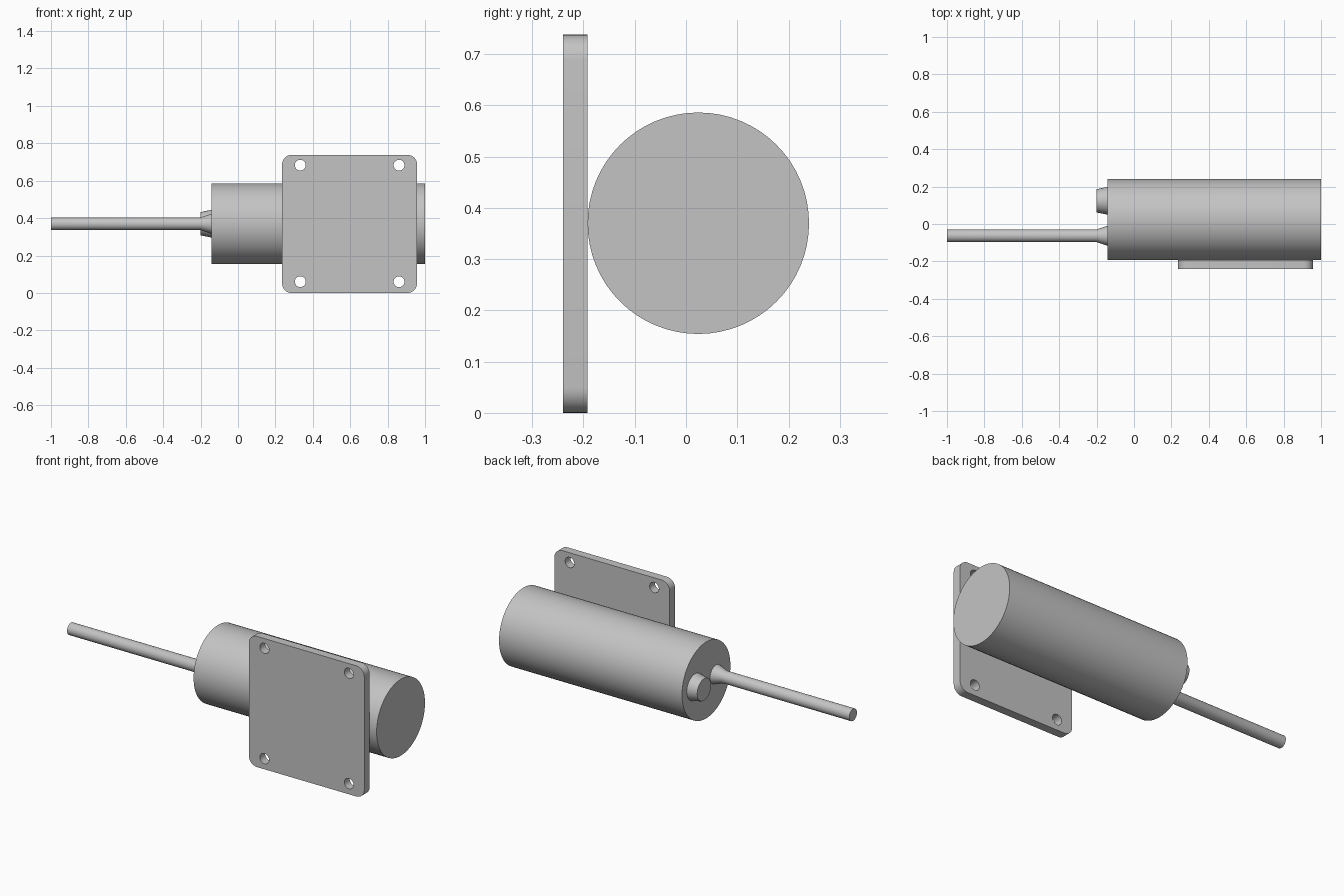
import bpy, bmesh
from math import radians, sin, cos, pi

default = bpy.data.objects.get("Cube")
if default:
    bpy.data.objects.remove(default, do_unlink=True)

grey = bpy.data.materials.new("plain_grey")
grey.use_nodes = True
colour = (0.55, 0.55, 0.55, 1)
grey.diffuse_color = colour
grey.node_tree.nodes["Principled BSDF"].inputs["Base Color"].default_value = colour


def finish(obj):
    """Give a part its material and smooth shading with sharp edges."""
    obj.data.materials.clear()
    obj.data.materials.append(grey)
    bpy.ops.object.select_all(action='DESELECT')
    obj.select_set(True)
    bpy.context.view_layer.objects.active = obj
    bpy.ops.object.shade_smooth_by_angle(angle=radians(30))


def make_object(name, bm):
    bmesh.ops.recalc_face_normals(bm, faces=bm.faces)
    mesh = bpy.data.meshes.new(name)
    bm.to_mesh(mesh)
    bm.free()
    obj = bpy.data.objects.new(name, mesh)
    bpy.context.collection.objects.link(obj)
    return obj


def turned_part(name, y, z, profile, sides):
    """Closed round part along x from (x, radius) stations."""
    bm = bmesh.new()
    rings = [[bm.verts.new((x, y + r * cos(2 * pi * i / sides), z + r * sin(2 * pi * i / sides)))
              for i in range(sides)] for x, r in profile]
    for a, b in zip(rings, rings[1:]):
        for i in range(sides):
            j = (i + 1) % sides
            bm.faces.new((a[i], a[j], b[j], b[i]))
    bm.faces.new(rings[0])
    bm.faces.new(rings[-1])
    finish(make_object(name, bm))


# Round housing, cable with flared strain relief, and blank plug
AXIS_Z = 0.37
turned_part("housing", 0.024, AXIS_Z, [(-0.143, 0.216), (1, 0.216)], 64)
turned_part("cable", -0.063, AXIS_Z, [(-1, 0.034), (-0.2, 0.034), (-0.143, 0.053)], 32)
turned_part("plug", 0.124, AXIS_Z, [(-0.2, 0.062), (-0.143, 0.074)], 32)

# Mounting plate with rounded corners
X0, X1, TOP, FRONT, BACK, CORNER = 0.236, 0.957, 0.738, -0.24, -0.192, 0.05
bm = bmesh.new()
outline = []
corners = [(X1 - CORNER, TOP - CORNER), (X0 + CORNER, TOP - CORNER),
           (X0 + CORNER, CORNER), (X1 - CORNER, CORNER)]
for quarter, (cx, cz) in enumerate(corners):
    for step in range(9):
        a = (quarter + step / 8) * pi / 2
        outline.append(bm.verts.new((cx + CORNER * cos(a), FRONT, cz + CORNER * sin(a))))
face = bm.faces.new(outline)
extruded = bmesh.ops.extrude_face_region(bm, geom=[face])["geom"]
bmesh.ops.translate(bm, vec=(0, BACK - FRONT, 0),
                    verts=[v for v in extruded if isinstance(v, bmesh.types.BMVert)])
plate = make_object("mounting_plate", bm)

# Four screw holes
for x in (0.333, 0.861):
    for z in (0.06, 0.683):
        bpy.ops.mesh.primitive_cylinder_add(vertices=32, radius=0.029, depth=0.2,
                                            location=(x, FRONT, z), rotation=(pi / 2, 0, 0))
        cutter = bpy.context.object
        cutter.name = "screw_hole_cutter"
        cut = plate.modifiers.new("screw_hole", 'BOOLEAN')
        cut.object = cutter
        cut.operation = 'DIFFERENCE'
        cut.solver = 'EXACT'
        bpy.context.view_layer.objects.active = plate
        bpy.ops.object.modifier_apply(modifier=cut.name)
        bpy.data.objects.remove(cutter, do_unlink=True)
finish(plate)
